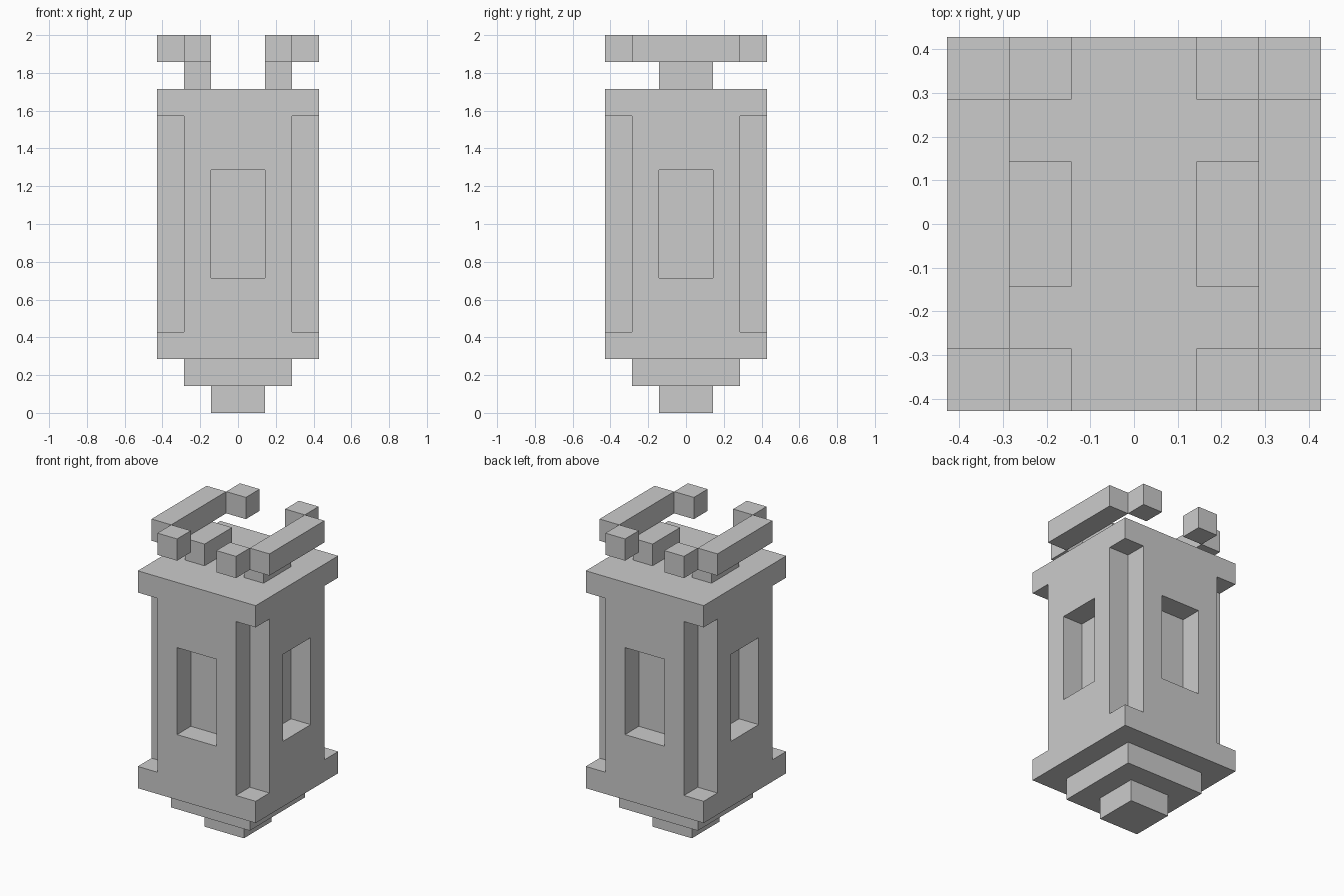
import bpy, bmesh
from mathutils import Vector

if "Cube" in bpy.data.objects:
    bpy.data.objects.remove(bpy.data.objects["Cube"])

U = 1 / 7  # the model sits on a grid of 14 units height


def boxes(name, spans):
    """One object from boxes given as (x0, x1, y0, y1, z0, z1) in grid units."""
    bm = bmesh.new()
    for x0, x1, y0, y1, z0, z1 in spans:
        size = Vector((x1 - x0, y1 - y0, z1 - z0))
        mid = Vector((x0 + x1, y0 + y1, z0 + z1)) / 2
        for v in bmesh.ops.create_cube(bm, size=1)["verts"]:
            v.co = (v.co * size + mid) * U
    mesh = bpy.data.meshes.new(name)
    bm.to_mesh(mesh)
    bm.free()
    obj = bpy.data.objects.new(name, mesh)
    bpy.context.collection.objects.link(obj)
    return obj


def span(s, a, b):
    """Range a..b mirrored to the side given by the sign s."""
    return tuple(sorted((s * a, s * b)))


SIDES = (-1, 1)

# stepped foot
boxes("foot_lower", [(-1, 1, -1, 1, 0, 1)])
boxes("foot_upper", [(-2, 2, -2, 2, 1, 2)])

# body with notched vertical corners and a recessed window on each side
body = boxes("body", [(-3, 3, -3, 3, 2, 12)])
cuts = [(*span(sx, 2, 4), *span(sy, 2, 4), 3, 11) for sx in SIDES for sy in SIDES]
for s in SIDES:
    cuts.append((*span(s, 2, 4), -1, 1, 5, 9))
    cuts.append((-1, 1, *span(s, 2, 4), 5, 9))
cutter = boxes("recess_cutter", cuts)
cutter.hide_render = True
mod = body.modifiers.new("recesses", "BOOLEAN")
mod.operation = "DIFFERENCE"
mod.solver = "EXACT"
mod.object = cutter
bpy.context.view_layer.objects.active = body
bpy.ops.object.modifier_apply(modifier=mod.name)
bpy.data.objects.remove(cutter)

# handles on top: post, rail and two end blocks on each side
for s, side in zip(SIDES, ("left", "right")):
    boxes(f"handle_post_{side}", [(*span(s, 1, 2), -1, 1, 12, 13)])
    boxes(f"handle_rail_{side}", [(*span(s, 2, 3), -2, 2, 13, 14)])
    for t, end in zip(SIDES, ("front", "back")):
        boxes(f"handle_end_{side}_{end}", [(*span(s, 1, 2), *span(t, 2, 3), 13, 14)])
